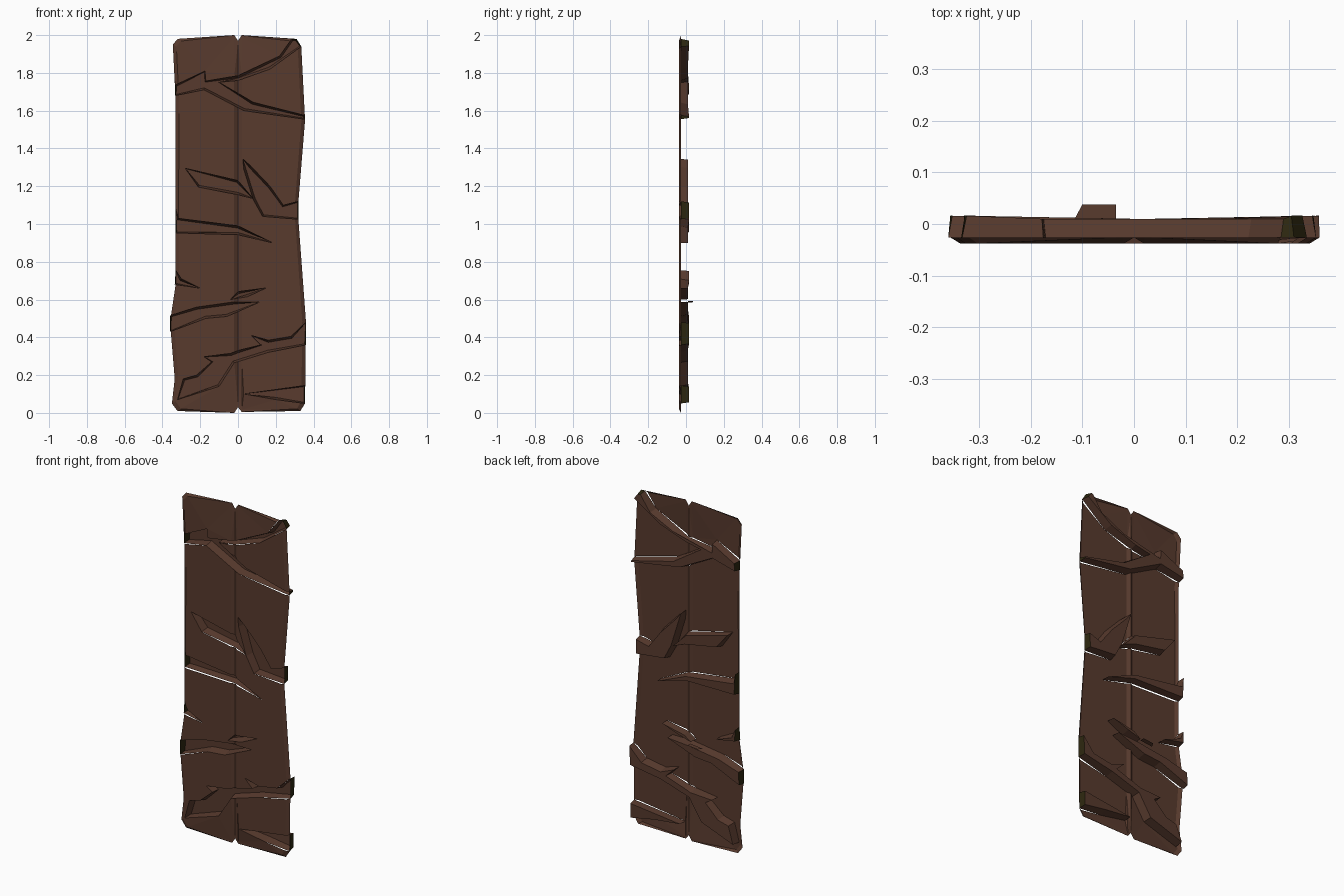
import bpy, bmesh
from mathutils import Vector
from mathutils.geometry import delaunay_2d_cdt

if "Cube" in bpy.data.objects:
    bpy.data.objects.remove(bpy.data.objects["Cube"])

FRONT, EDGE, FLOOR = -0.038, -0.026, 0.010


def material(name, rgb):
    m = bpy.data.materials.new(name)
    m.diffuse_color = (*rgb, 1)
    m.use_nodes = True
    m.node_tree.nodes["Principled BSDF"].inputs["Base Color"].default_value = m.diffuse_color
    return m


brown = material("brown wood", (0.098, 0.043, 0.027))
olive = material("dark olive", (0.026, 0.020, 0.005))


def pts(*flat):
    return [Vector(flat[i:i + 2]) for i in range(0, len(flat), 2)]


# silhouette of the panel (x, z)
outline = pts(-.35, .05, -.32, .01, -.02, 0, 0, .03, .02, .005, .33, .01, .355, .05,
              .36, .48, .32, 1.02, .32, 1.12, .355, 1.55, .335, 1.94, .31, 1.98,
              .02, 2, 0, 1.97, -.02, 2, -.32, 1.98, -.345, 1.95, -.33, 1.65,
              -.33, .68, -.36, .48, -.335, .18)
inner = [Vector((p.x * .945, 1 + (p.y - 1) * .988)) for p in outline]

# recessed cracks (x, z)
cracks = {
    "top_crack": pts(-.333, 1.68, -.18, 1.71, .03, 1.60, .353, 1.555, .353, 1.575, .08, 1.645,
                     -.10, 1.75, 0, 1.76, .17, 1.82, .335, 1.94, .31, 1.98, .285, 1.98,
                     .22, 1.89, 0, 1.785, -.17, 1.757, -.175, 1.81, -.333, 1.735),
    "middle_left_crack": pts(-.28, 1.295, -.21, 1.195, 0, 1.155, .08, 1.135, 0, 1.23),
    "middle_right_crack": pts(.025, 1.345, .03, 1.29, .08, 1.13, .13, 1.04, .32, 1.025,
                              .32, 1.12, .24, 1.10, .17, 1.20, .07, 1.305),
    "centre_crack": pts(-.33, 1.08, -.33, .953, 0, .943, .185, .90, 0, .99, -.315, 1.03),
    "small_side_crack": pts(-.33, .755, -.335, .68, -.20, .66, -.30, .71),
    "low_left_crack": pts(-.36, .515, -.36, .43, -.17, .50, -.06, .51, .115, .587,
                          -.02, .588, -.22, .56),
    "thin_crack": pts(-.04, .60, .05, .615, .15, .662, .0, .642),
    "low_crack": pts(.07, .41, .12, .36, 0, .33, -.04, .315, -.18, .297, -.14, .27, -.22, .20,
                     -.29, .18, -.32, .07, -.10, .14, -.02, .265, .16, .32, .36, .36,
                     .36, .48, .28, .405, .16, .385),
    "bottom_crack": pts(.03, .10, .20, .07, .355, .05, .355, .145),
}


def inside(p, poly):
    hit = False
    for a, b in zip(poly, poly[1:] + poly[:1]):
        if (a.y > p.y) != (b.y > p.y) and p.x < (b.x - a.x) * (p.y - a.y) / (b.y - a.y) + a.x:
            hit = not hit
    return hit


def border_distance(p):
    best = 9.0
    for a, b in zip(outline, outline[1:] + outline[:1]):
        d = b - a
        t = max(0, min(1, (p - a).dot(d) / d.length_squared))
        best = min(best, (a + d * t - p).length)
    return best


def depth(p):
    # bevelled border and a V seam between the two boards
    if border_distance(p) < .008:
        return EDGE
    return FRONT + .012 * max(0, 1 - abs(p.x) / .02)


def add_object(name, bm):
    me = bpy.data.meshes.new(name)
    bm.to_mesh(me)
    bm.free()
    me.materials.append(brown)
    me.materials.append(olive)
    ob = bpy.data.objects.new(name, me)
    bpy.context.collection.objects.link(ob)
    return ob


# front boards: flat sheet triangulated around the crack openings
verts, edges = [], []


def add_loop(loop, closed=True):
    s, n = len(verts), len(loop)
    verts.extend(loop)
    edges.extend((s + i, s + (i + 1) % n) for i in range(n if closed else n - 1))


add_loop(outline)
add_loop(inner)
for c in cracks.values():
    add_loop(c)
for x in (-.02, 0, .02):
    add_loop(pts(x, .03 if x == 0 else .004, x, 1.97 if x == 0 else 1.998), False)

v2, _, tris, *_ = delaunay_2d_cdt(verts, edges, [], 0, 1e-5)
bm = bmesh.new()
bv = [bm.verts.new((p.x, depth(p), p.y)) for p in v2]
for t in tris:
    c = sum((v2[i] for i in t), Vector((0, 0))) / len(t)
    if inside(c, outline) and not any(inside(c, k) for k in cracks.values()):
        f = bm.faces.new([bv[i] for i in t])
        f.normal_update()
        if f.normal.y > 0:
            f.normal_flip()
bmesh.ops.delete(bm, geom=[v for v in bm.verts if not v.link_faces], context='VERTS')
add_object("front_boards", bm)

# crack troughs: walls leaning in to a recessed floor, dark where they end at the border
for name, c in cracks.items():
    n = len(c)
    area = sum(c[i].x * c[(i + 1) % n].y - c[(i + 1) % n].x * c[i].y for i in range(n))
    if area < 0:
        c = c[::-1]
    normal = []
    for i in range(n):
        d = (c[(i + 1) % n] - c[i]).normalized()
        normal.append(Vector((-d.y, d.x)))
    bm = bmesh.new()
    top = [bm.verts.new((p.x, depth(p), p.y)) for p in c]
    low = []
    for i, p in enumerate(c):
        q = p + (normal[i] + normal[i - 1]) * .006
        low.append(bm.verts.new((q.x, FLOOR + (.006 if abs(p.x) > .3 else 0), q.y)))
    bm.faces.new(low)
    for i in range(n):
        j = (i + 1) % n
        f = bm.faces.new((top[i], top[j], low[j], low[i]))
        if min(border_distance(c[i]), border_distance(c[j]),
               ) < .008 and max(border_distance(c[i]), border_distance(c[j])) < .01:
            f.material_index = 1
    add_object(name, bm)

# thin splinter sticking out of the back
bm = bmesh.new()
bm.faces.new([bm.verts.new(p) for p in ((-.115, FLOOR, .583), (-.035, FLOOR, .592),
                                        (-.035, .038, .592), (-.10, .038, .586))])
add_object("back_splinter", bm)
